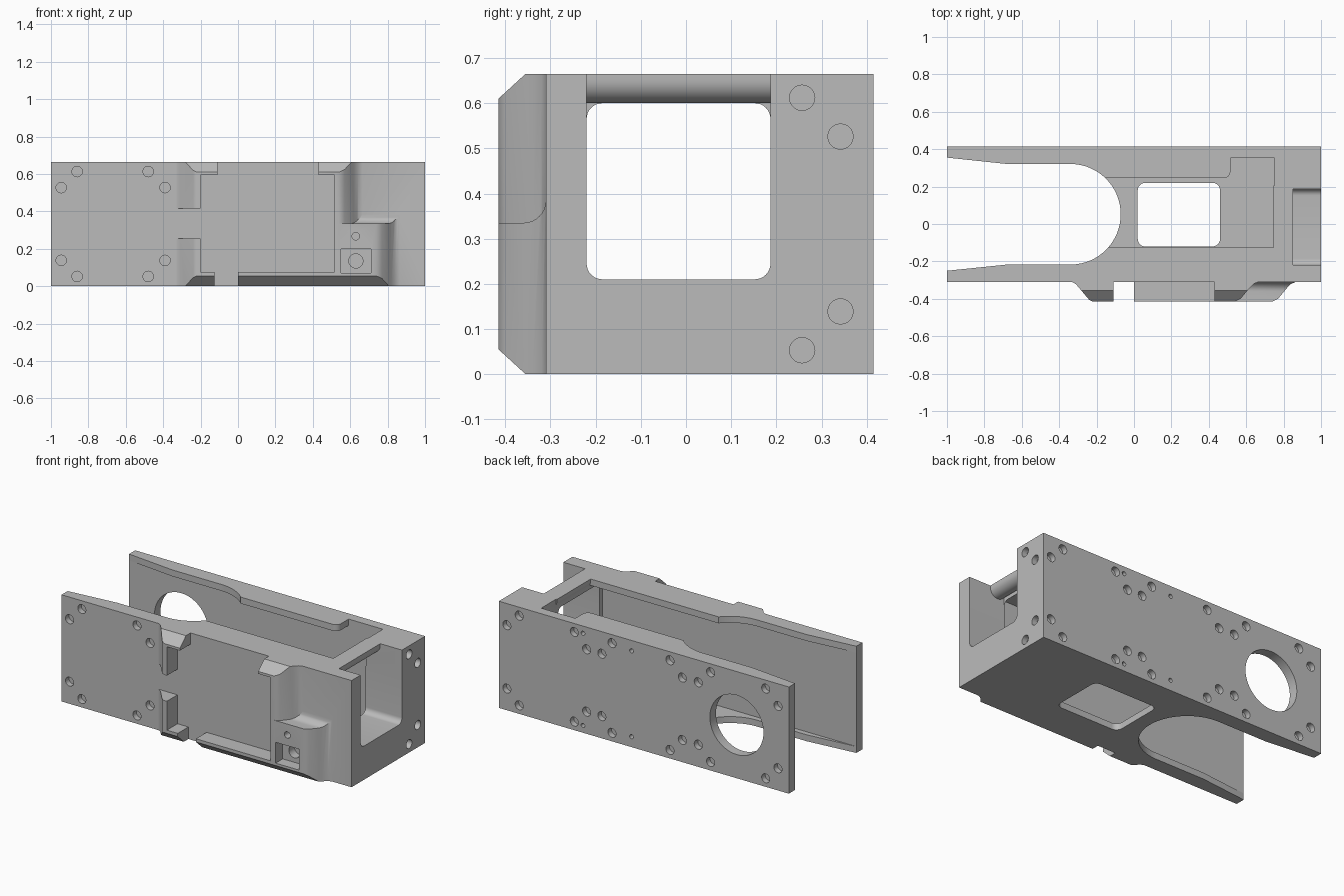
import bpy, bmesh, math
from mathutils import Vector

if "Cube" in bpy.data.objects:
    bpy.data.objects.remove(bpy.data.objects["Cube"], do_unlink=True)

grey = bpy.data.materials.new("plain_grey")
grey.use_nodes = True
COLOUR = (0.5, 0.5, 0.5, 1)
grey.diffuse_color = COLOUR
grey.node_tree.nodes["Principled BSDF"].inputs["Base Color"].default_value = COLOUR


def prism(name, pts, axis, lo, hi):
    """Extrude a 2D outline along an axis; outline axes are the other two in order."""
    place = {"x": lambda a, b, c: (c, a, b), "y": lambda a, b, c: (a, c, b),
             "z": lambda a, b, c: (a, b, c)}[axis]
    bm = bmesh.new()
    face = bm.faces.new([bm.verts.new(place(a, b, lo)) for a, b in pts])
    ext = bmesh.ops.extrude_face_region(bm, geom=[face])
    moved = [g for g in ext["geom"] if isinstance(g, bmesh.types.BMVert)]
    bmesh.ops.translate(bm, verts=moved, vec=Vector(place(0, 0, hi - lo)))
    bmesh.ops.recalc_face_normals(bm, faces=bm.faces)
    mesh = bpy.data.meshes.new(name)
    bm.to_mesh(mesh)
    bm.free()
    mesh.materials.append(grey)
    ob = bpy.data.objects.new(name, mesh)
    bpy.context.collection.objects.link(ob)
    return ob


def arc(cx, cy, r, start, end, n=8):
    angles = [math.radians(start + (end - start) * i / n) for i in range(n + 1)]
    return [(cx + r * math.cos(a), cy + r * math.sin(a)) for a in angles]


def circle(cx, cy, r, n=24):
    return arc(cx, cy, r, 0, 360, n)[:-1]


def rect(a0, a1, b0, b1, r=0):
    if not r:
        return [(a0, b0), (a1, b0), (a1, b1), (a0, b1)]
    return (arc(a0 + r, b0 + r, r, 180, 270) + arc(a1 - r, b0 + r, r, 270, 360)
            + arc(a1 - r, b1 - r, r, 0, 90) + arc(a0 + r, b1 - r, r, 90, 180))


def combine(target, tool, op="DIFFERENCE"):
    mod = target.modifiers.new("cut", "BOOLEAN")
    mod.operation, mod.object, mod.solver = op, tool, "EXACT"
    bpy.context.view_layer.objects.active = target
    bpy.ops.object.modifier_apply(modifier=mod.name)
    bpy.data.objects.remove(tool, do_unlink=True)


def cut(target, pts, axis, lo, hi):
    combine(target, prism("cutter", pts, axis, lo, hi))


H, FRONT, BACK, PAD = 0.665, -0.31, 0.415, -0.415

# Main block
body = prism("housing_body", rect(-1, 1, FRONT, BACK), "z", 0, H)

# Raised frame on the front: sloped plan outline, chamfered top and bottom
left_slope = [(-0.33, -0.29), (-0.33, FRONT), (-0.31, -0.322), (-0.24, -0.405), (-0.22, PAD)]
right_slope = [(0.54, PAD), (0.57, -0.4), (0.62, -0.34), (0.64, -0.32), (0.665, FRONT), (0.665, -0.29)]
frame = prism("front_frame", left_slope + right_slope, "z", -0.1, 0.8)
side = [(-0.25, 0), (-0.355, 0), (PAD, 0.055), (PAD, 0.61), (-0.355, H), (-0.25, H)]
combine(frame, prism("tool", side, "x", -0.5, 1), "INTERSECT")

# Wider lower shoulder with a hollow fillet on its top
plan = [(0.4, -0.29), (0.4, PAD)] + [(x + 0.2, y) for x, y in right_slope]
shoulder = prism("front_shoulder", plan, "z", -0.1, 0.8)
side = [(-0.25, 0), (-0.355, 0), (PAD, 0.055), (PAD, 0.335), (-0.36, 0.335)]
side += arc(-0.36, 0.385, 0.05, 270, 360)[1:] + [(-0.25, 0.385)]
combine(shoulder, prism("tool", side, "x", 0.3, 1), "INTERSECT")
combine(frame, shoulder, "UNION")

# Frame recess and its side, top and bottom gaps
for pts in (rect(-0.2, 0.515, 0.075, 0.595), rect(-0.4, -0.15, 0.255, 0.415),
            rect(-0.11, 0.43, 0.5, 0.8), rect(-0.125, 0, -0.1, 0.2)):
    cut(frame, pts, "y", -0.6, -0.2)
combine(body, frame, "UNION")

# Socket and bores in the shoulder
cut(body, rect(0.55, 0.71, 0.07, 0.2), "y", -0.6, -0.345)
cut(body, circle(0.63, 0.135, 0.038), "y", -0.6, -0.29)
cut(body, circle(0.63, 0.267, 0.02), "y", -0.6, -0.37)

# Inner cavity between the top and bottom rims
cut(body, rect(-1.1, 0.75, -0.25, 0.355), "z", 0.04, 0.625)

# Open slot through both rims
slot = [(-1.1, -0.26), (-1, -0.25), (-0.68, -0.217), (-0.34, -0.217)]
slot += arc(-0.34, 0.052, 0.269, -88, 88, 32)
slot += [(-0.34, 0.321), (-0.68, 0.321), (-1, 0.355), (-1.1, 0.365)]
cut(body, slot, "z", -0.1, 0.8)

# Stepped top opening and floor window
opening = [(-0.2, -0.125), (0.751, -0.125), (0.751, 0.354), (0.515, 0.354)]
opening += arc(0.48, 0.28, 0.035, 0, -90) + [(-0.2, 0.245)]
cut(body, opening, "z", 0.5, 0.8)
cut(body, rect(0.02, 0.46, -0.12, 0.22, 0.04), "z", -0.1, 0.2)

# Window through the end wall with a round-bottomed bar across it
cut(body, rect(-0.22, 0.187, 0.21, 0.6, 0.035), "x", 0.7, 1.1)
cut(body, rect(-0.22, 0.187, 0.5, 0.8), "x", 0.752, 1.1)
bar = [(0.745, H)] + arc(0.7975, 0.6525, 0.0525, 180, 360, 16) + [(0.85, H)]
combine(body, prism("cross_bar", bar, "y", -0.24, 0.207), "UNION")

# Blind bolt holes, mirrored about the mid height
R, DEPTH = 0.028, 0.035
front_holes = [(-0.86, 0.613), (-0.945, 0.527), (-0.48, 0.613), (-0.39, 0.527)]
end_holes = [(0.257, 0.612), (0.342, 0.526)]
back_holes = [(0.945, 0.53), (0.86, 0.612), (0.48, 0.612), (0.395, 0.527), (0.29, 0.527), (0.22, 0.612),
              (-0.18, 0.612), (-0.265, 0.527), (-0.375, 0.527), (-0.46, 0.612), (-0.84, 0.612), (-0.925, 0.527)]
pins = [(0.42, 0.62), (0.085, 0.6)]
for holes, r, axis, lo, hi in ((front_holes, R, "y", -0.5, FRONT + DEPTH), (end_holes, R, "x", 1 - DEPTH, 1.1),
                               (back_holes, R, "y", BACK - DEPTH, 0.5), (pins, 0.013, "y", BACK - DEPTH, 0.5)):
    for a, z in holes:
        for height in (z, H - z):
            cut(body, circle(a, height, r, 20), axis, lo, hi)

# Large round hole in the back wall
cut(body, circle(-0.64, H / 2, 0.185, 48), "y", 0.3, 0.5)

bpy.ops.object.select_all(action="DESELECT")
body.select_set(True)
bpy.context.view_layer.objects.active = body
bpy.ops.object.shade_smooth_by_angle(angle=math.radians(30))
